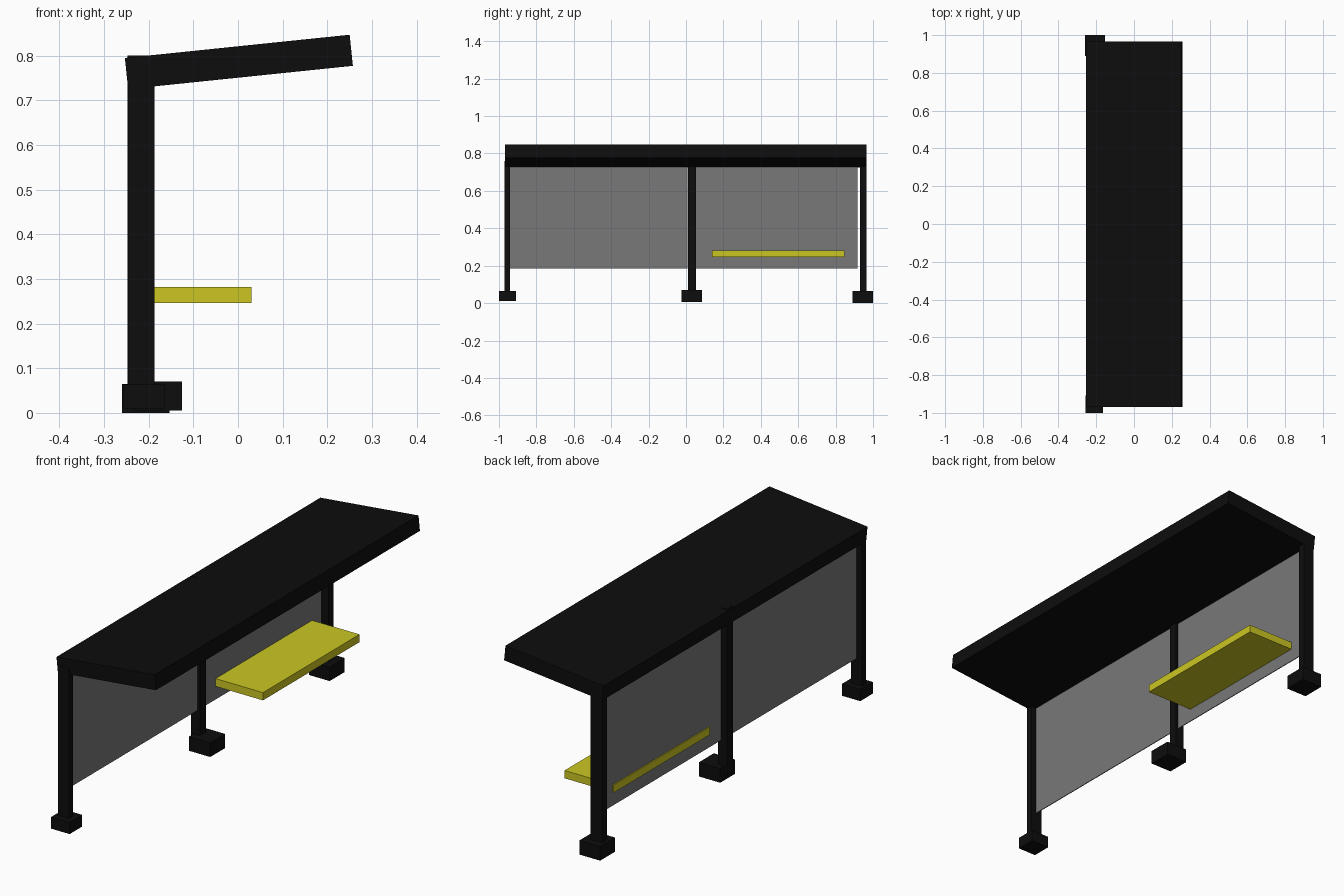
import bpy
import math

cube = bpy.data.objects.get("Cube")
if cube:
    bpy.data.objects.remove(cube, do_unlink=True)


def material(name, color):
    m = bpy.data.materials.new(name)
    m.use_nodes = True
    m.diffuse_color = (*color, 1)
    bsdf = next(n for n in m.node_tree.nodes if n.type == 'BSDF_PRINCIPLED')
    bsdf.inputs["Base Color"].default_value = (*color, 1)
    return m


black = material("black_metal", (0.004, 0.004, 0.004))
grey = material("grey_panel", (0.19, 0.19, 0.19))
yellow = material("yellow_seat", (0.6, 0.565, 0.017))


def box(name, x, y, z, mat, tilt=0):
    """Box spanning the given (low, high) ranges, tilted about y."""
    spans = (x, y, z)
    bpy.ops.mesh.primitive_cube_add(size=1, location=[(a + b) / 2 for a, b in spans])
    ob = bpy.context.object
    ob.name = name
    ob.scale = [b - a for a, b in spans]
    ob.rotation_euler.y = math.radians(tilt)
    ob.data.materials.append(mat)
    return ob


# Sloping roof slab
box("roof", (-0.251, 0.255), (-0.968, 0.965), (0.751, 0.821), black, tilt=-5.9)

# Posts, with the middle one set slightly back
box("right_post", (-0.245, -0.187), (-0.97, -0.94), (0.03, 0.76), black)
box("middle_post", (-0.247, -0.202), (0.01, 0.053), (0.03, 0.8), black)
box("left_post", (-0.245, -0.187), (0.93, 0.965), (0.03, 0.76), black)

# Foot blocks
box("right_foot", (-0.258, -0.163), (-1.0, -0.908), (0.01, 0.064), black)
box("middle_foot", (-0.235, -0.125), (-0.025, 0.085), (0.005, 0.07), black)
box("left_foot", (-0.26, -0.153), (0.89, 1.0), (0.0, 0.065), black)

# Thin back panels
for name, y in (("right_panel", (-0.945, 0.008)), ("left_panel", (0.046, 0.917))):
    box(name, (-0.217, -0.213), y, (0.185, 0.75), grey)

# Bench passing through the panel
box("seat", (-0.222, 0.03), (0.14, 0.847), (0.246, 0.282), yellow)
